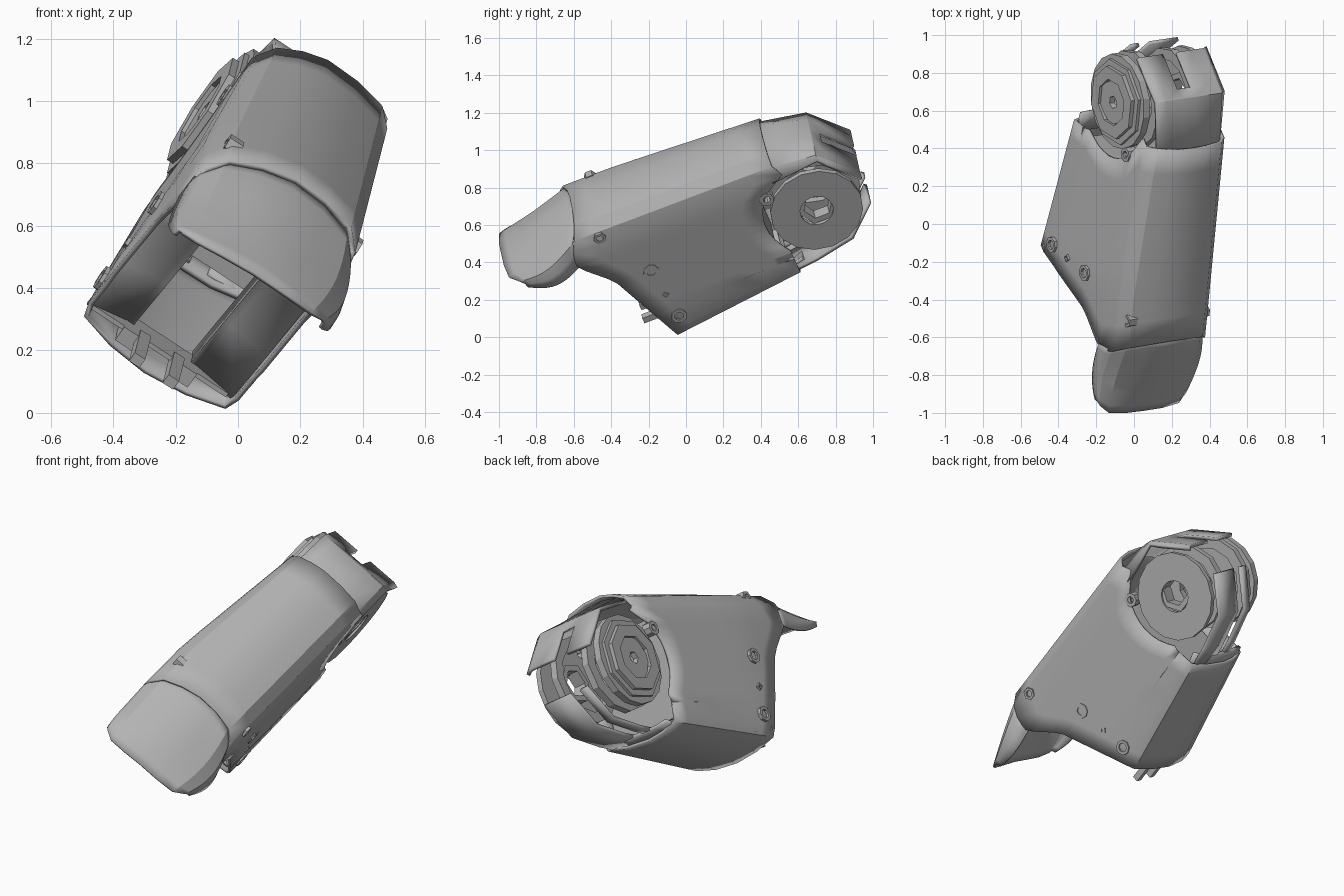
import bpy, bmesh, math
from mathutils import Matrix, Vector

cube = bpy.data.objects.get("Cube")
if cube:
    bpy.data.objects.remove(cube, do_unlink=True)

grey = bpy.data.materials.new("armour_grey")
grey.use_nodes = True
grey.diffuse_color = (0.45, 0.45, 0.45, 1)
grey.node_tree.nodes["Principled BSDF"].inputs["Base Color"].default_value = (0.45, 0.45, 0.45, 1)

# Tilted frame: local x across, y along the limb, z through its top
along = Vector((0.09, 0.93, 0.35)).normalized()
across = Vector((0.83, 0.13, -0.54))
across = (across - along * across.dot(along)).normalized()
FRAME = Matrix((across, along, across.cross(along))).transposed().to_4x4()
FRAME.translation = (0, 0, 0.6)
HINGE = (0.72, 0.0)


def interp(points, t):
    """Piecewise linear lookup in ascending (t, value) points."""
    if t <= points[0][0]:
        return points[0][1]
    for (a, va), (b, vb) in zip(points, points[1:]):
        if t <= b:
            return va + (vb - va) * (t - a) / (b - a)
    return points[-1][1]


def wall(x, y):
    """The right-hand wall (negative x) narrows towards the hinge."""
    return x * .97 * (1 - .34 * max(0, y + .25)) if x < 0 else x


def build(name, verts, faces, thickness=0.0):
    bm = bmesh.new()
    vs = [bm.verts.new(v) for v in verts]
    for f in faces:
        bm.faces.new([vs[i] for i in f])
    bmesh.ops.recalc_face_normals(bm, faces=bm.faces)
    bm.transform(FRAME)
    me = bpy.data.meshes.new(name)
    bm.to_mesh(me)
    bm.free()
    me.materials.append(grey)
    ob = bpy.data.objects.new(name, me)
    bpy.context.collection.objects.link(ob)
    if thickness:
        mod = ob.modifiers.new("thickness", "SOLIDIFY")
        mod.thickness, mod.offset = thickness, -1
    bpy.ops.object.select_all(action="DESELECT")
    ob.select_set(True)
    bpy.context.view_layer.objects.active = ob
    bpy.ops.object.shade_smooth_by_angle(angle=math.radians(22))


def grid(name, rows, thickness, closed=False, skip=()):
    n = len(rows[0])
    faces = []
    for i in range(len(rows) - 1):
        for j in range(n if closed else n - 1):
            if (i, j) not in skip:
                k = (j + 1) % n
                faces.append((i * n + j, i * n + k, (i + 1) * n + k, (i + 1) * n + j))
    build(name, [v for r in rows for v in r], faces, thickness)


def ring(name, x0, x1, outer, inner, sides=8, centre=HINGE, turn=0.0):
    """Flat-sided washer around the local x axis."""
    loops = []
    for x, rad in ((x0, inner), (x0, outer), (x1, outer), (x1, inner)):
        loops.append([(x, centre[0] + rad * math.cos(math.tau * i / sides + turn),
                       centre[1] + rad * math.sin(math.tau * i / sides + turn))
                      for i in range(sides)])
    grid(name, loops + [loops[0]], 0, closed=True)


def box(name, lo, hi):
    verts = [(x, y, z) for x in (lo[0], hi[0]) for y in (lo[1], hi[1]) for z in (lo[2], hi[2])]
    build(name, verts, [(0, 1, 3, 2), (4, 6, 7, 5), (0, 4, 5, 1),
                        (2, 3, 7, 6), (0, 2, 6, 4), (1, 5, 7, 3)])


# Shell cross-section, top centre down to bottom centre
half = [(0, .43), (.12, .425), (.23, .40), (.285, .345), (.297, .28), (.3, .2)]
half += [(.3, .2 - .05 * i) for i in range(1, 10)]
half += [(.297, -.3), (.297, -.4), (.28, -.455), (.15, -.495), (0, -.51)]
left = [(-x * .98, z * (1 - .33 * x) if z > .3 else z) for x, z in half[-2:0:-1]]
section = half + left
front = [(-.5, -.24), (-.42, -.26), (-.2, -.35), (.02, -.44), (.19, -.6), (.3, -.58), (.43, -.51)]


def rear(z):
    """Back edge of the shell, scooped around the hinge."""
    if abs(z) < .29:
        scoop = HINGE[0] - math.sqrt(.3 ** 2 - z * z)
        return scoop if z > 0 else min(scoop, .49)
    return .58 if z > 0 else .49


steps = 8
rows = []
for i in range(steps + 1):
    t = i / steps
    row = []
    for x, z in section:
        y = interp(front, z) * (1 - t) + rear(z) * t
        low = 1 - .22 * max(0, y + .25) / .75 if z < -.29 else 1
        row.append((wall(x, y), y, z * low))
    rows.append(row)
grid("shell", rows, .016, closed=True)

# Drooping front flap, bulging at its left side and flattening towards the tip
crown = sorted((x, z) for x, z in section if z > .19)
rows = []
for i in range(11):
    f = i / 10
    swell = math.sin(math.pi * f)
    rows.append([(x * .98 * (1 + (.14 * swell + .02 * f if x > 0 else -.05 * f ** 6)),
                  -.5 - f * (.47 - .09 * (abs(x) / .3) ** 8) - .08 * (1 - f) * (abs(x) / .3) ** 4,
                  .18 + (z - .195) * (1 - .7 * f ** 1.3) - .03 * swell * abs(x) / .3)
                 for x, z in crown])
grid("front_flap", rows, .014)

# Rear upper cover with a notch in its back edge
xs = [-.15, -.08, .01, .1, .19, .27, .3]
start = [(-.15, .36), (-.08, .39), (.01, .405), (.1, .405), (.19, .39), (.27, .33), (.3, .25)]
rows = [[(x, .55, interp(start, x)) for x in xs]]
for y, z in ((.82, .305), (.86, .26), (1.0, .1)):
    rows.append([(x, y, z - .02 * (x > .28)) for x in xs])
grid("rear_upper_cover", rows, .02, skip={(2, 2)})

# Rear lower cover in two strips, and the rim they leave from
lower = [(.44, -.365), (.6, -.345), (.82, -.295), (.985, -.12)]
for name, edges in (("rear_lower_cover", (.07, .25)), ("rear_lower_strip", (-.05, 0))):
    grid(name, [[(x, y, z) for x in edges] for y, z in lower], .02)
grid("lower_rim", [[(x, y, z + .05 * (abs(x) / .25) ** 4) for x in (-.17, -.1, 0, .1, .2, .25)]
                   for y, z in ((.42, -.385), (.53, -.36))], .02)

# Hinge plates: stepped hub on one side, open plate on the other
eighth = math.pi / 8
ring("hub_plate", -.185, -.145, .255, .05, 16)
ring("hub_step", -.202, -.18, .23, .1, 8, turn=eighth)
ring("hub_cap", -.225, -.19, .195, .125, 8, turn=eighth)
ring("hub_nut", -.212, -.18, .13, .035, 6)
ring("hub_inner_band", -.1, -.06, .265, .2, 12)
ring("open_plate", .255, .285, .25, .09, 16, (.705, -.02))
ring("open_plate_collar", .2, .275, .115, .08, 6)
ring("open_plate_inner_band", .13, .17, .25, .19, 12)

# Fixings on both side walls
for side, label in ((1, "left"), (-1, "right")):
    for i, (y, z, size) in enumerate(((-.24, 0, .043), (-.2, -.33, .043), (-.22, -.175, .02))):
        x = wall(side * .3, y)
        ring(f"{label}_fixing_{i}", x - side * .012, x + side * .006, size, size * .6,
             8 if i < 2 else 4, (y, z))
    x = wall(side * .3, .48)
    ring(f"{label}_hinge_lug", x - side * .05, x + side * .004, .04, .02, 8, (.485, .17))
    # Inner guide running in from the open front edge to a straight bar
    grid(f"{label}_inner_guide",
         [[(side * .278, interp(front, z) + .02, z), (side * .135, interp(front, z) + .08, z),
           (side * .11, interp(front, z) + .08, z), (side * .11, interp(front, z) + .2, z)]
          for z in (-.42, -.2, .02, .18)], .01)
    # Lip blocks and tabs under the open front
    box(f"{label}_lip_block", (side * .1 - .04, -.25, -.465), (side * .1 + .04, -.14, -.41))
    box(f"{label}_tab", (side * .065 - .02, -.41, -.44), (side * .065 + .02, -.2, -.405))
ring("left_shoulder_fixing", .27, .303, .035, .02, 6, (-.42, .31))
ring("right_shoulder_fixing", -.24, -.19, .035, .018, 6, (-.39, .355))

# Interior floor and back wall
box("inner_floor", (-.26, -.24, -.425), (.26, -.12, -.41))
box("back_wall", (-.19, .38, -.31), (.27, .4, .25))
